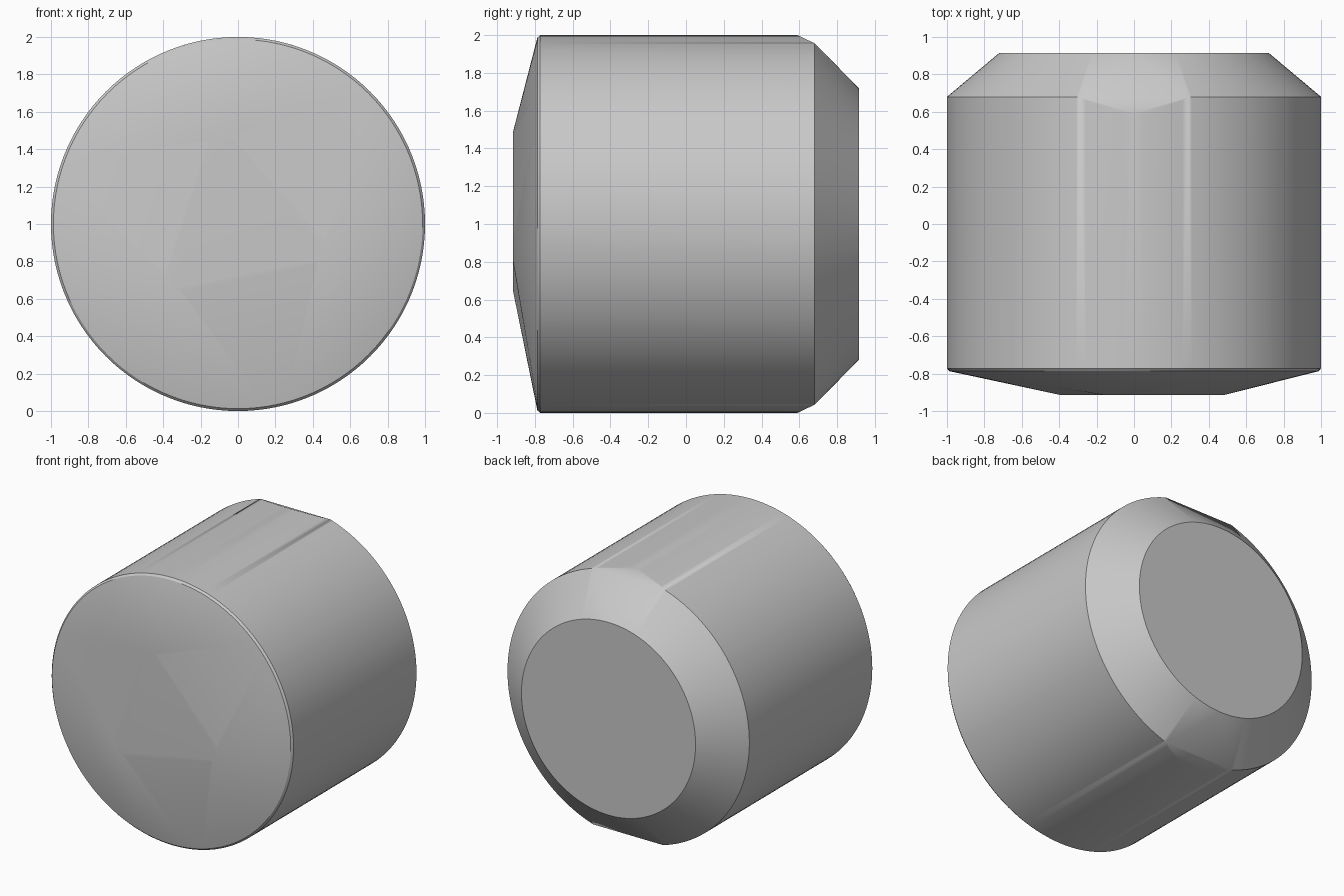
import bpy, bmesh
from math import sin, cos, radians, sqrt

default = bpy.data.objects.get("Cube")
if default:
    bpy.data.objects.remove(default, do_unlink=True)

SIDES = 120
BACK, SHOULDER, CUT_START = 0.915, 0.68, 0.59
FRONT, RIM, BODY_FRONT = -0.915, -0.787, -0.772
CHORD = 0.29                       # half width of the relief cuts
CUT_Z = sqrt(1 - CHORD ** 2)
TWIST = 102                        # direction of the first triangle corner


def ring(radius, y):
    steps = (radians(360 * i / SIDES) for i in range(SIDES))
    return [(radius * cos(a), y, 1 + radius * sin(a)) for a in steps]


# Round barrel and its front rim and back face outlines
points = ring(0.987, RIM) + ring(1, BODY_FRONT) + ring(0.72, BACK)

# Back shoulder, dipping forward where the top and bottom relief planes cross it
for x, y, z in ring(1, SHOULDER):
    drop = (1 - abs(z - 1)) / (1 - CUT_Z)
    points.append((x, min(SHOULDER, CUT_START + (SHOULDER - CUT_START) * drop), z))
for sx in (-1, 1):
    for sz in (-1, 1):
        points.append((sx * CHORD, SHOULDER, 1 + sz * CUT_Z))

# Raised rounded triangle on the front
for corner in range(3):
    mid = TWIST + 120 * corner
    cx, cz = 0.43 * cos(radians(mid)), 0.43 * sin(radians(mid))
    for step in range(-60, 61, 6):
        a = radians(mid + step)
        points.append((cx + 0.07 * cos(a), FRONT, 1 + cz + 0.07 * sin(a)))

# Skin the outlines into one solid with clean planar faces
bm = bmesh.new()
for p in points:
    bm.verts.new(p)
bmesh.ops.convex_hull(bm, input=bm.verts[:], use_existing_faces=False)
loose = [v for v in bm.verts if not v.link_faces]
bmesh.ops.delete(bm, geom=loose, context='VERTS')
bmesh.ops.dissolve_limit(bm, angle_limit=radians(0.03),
                         verts=bm.verts[:], edges=bm.edges[:])
bmesh.ops.recalc_face_normals(bm, faces=bm.faces[:])
mesh = bpy.data.meshes.new("plug_body")
bm.to_mesh(mesh)
bm.free()

body = bpy.data.objects.new("plug_body", mesh)
bpy.context.collection.objects.link(body)

# Plain grey finish
grey = bpy.data.materials.new("light_grey")
grey.use_nodes = True
colour = (0.58, 0.58, 0.58, 1)
grey.diffuse_color = colour
grey.node_tree.nodes["Principled BSDF"].inputs["Base Color"].default_value = colour
mesh.materials.append(grey)

# Smooth curves, crisp rims, large flats kept flat
bpy.ops.object.select_all(action='DESELECT')
body.select_set(True)
bpy.context.view_layer.objects.active = body
bpy.ops.object.shade_smooth_by_angle(angle=radians(30))
weighted = body.modifiers.new("flat_face_normals", 'WEIGHTED_NORMAL')
weighted.keep_sharp = True
